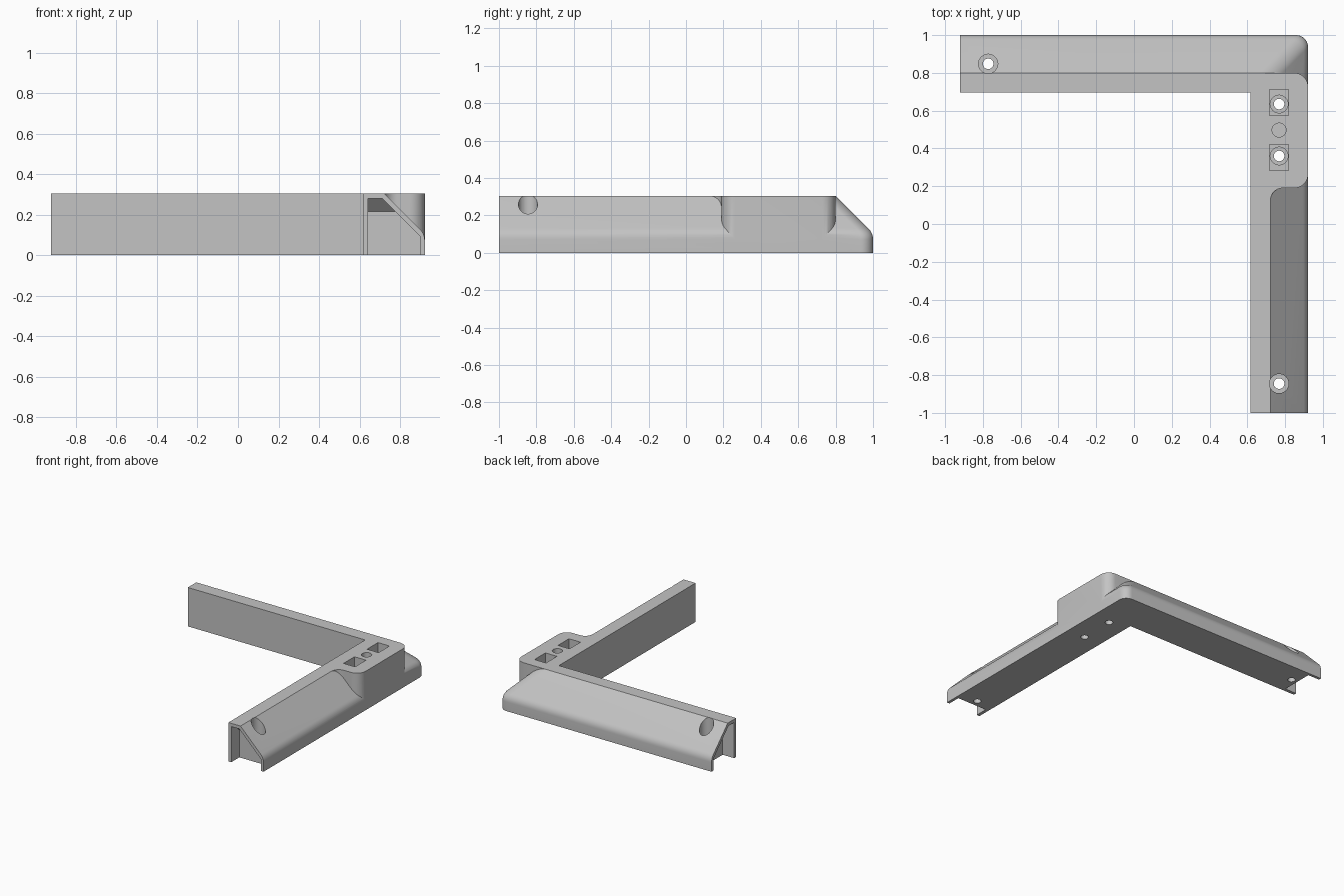
import bpy, bmesh
from math import sin, cos, pi, radians
from mathutils import Vector

if "Cube" in bpy.data.objects:
    bpy.data.objects.remove(bpy.data.objects["Cube"], do_unlink=True)

X, Y, H = 0.922, 1.0, 0.305      # half sizes and height
WIDTH, SLOPE = 0.305, 0.2        # arm width and sloped part of it
XI, YI = X - WIDTH, Y - WIDTH    # inner faces of the arms

grey = bpy.data.materials.new("matte_grey")
grey.use_nodes = True
grey.diffuse_color = (0.55, 0.55, 0.55, 1)
grey.node_tree.nodes["Principled BSDF"].inputs["Base Color"].default_value = grey.diffuse_color


def new_object(name, bm):
    bmesh.ops.recalc_face_normals(bm, faces=bm.faces)
    mesh = bpy.data.meshes.new(name)
    bm.to_mesh(mesh)
    bm.free()
    mesh.materials.append(grey)
    ob = bpy.data.objects.new(name, mesh)
    bpy.context.collection.objects.link(ob)
    return ob


def loft(name, rings):
    bm = bmesh.new()
    loops = [[bm.verts.new(p) for p in ring] for ring in rings]
    for low, high in zip(loops, loops[1:]):
        for i in range(len(low)):
            j = (i + 1) % len(low)
            bm.faces.new((low[i], low[j], high[j], high[i]))
    bm.faces.new(loops[0][::-1])
    bm.faces.new(loops[-1])
    return new_object(name, bm)


def arc(cx, cy, r, start, end, steps=10):
    return [(cx + r * cos(radians(start + (end - start) * i / steps)),
             cy + r * sin(radians(start + (end - start) * i / steps)))
            for i in range(steps + 1)]


def prism(name, outline, low, high):
    return loft(name, [[(x, y, z) for x, y in outline] for z in (low, high)])


def combine(target, tool, operation):
    mod = target.modifiers.new(operation.lower(), 'BOOLEAN')
    mod.operation, mod.solver, mod.object = operation, 'EXACT', tool
    bpy.ops.object.select_all(action='DESELECT')
    bpy.context.view_layer.objects.active = target
    target.select_set(True)
    bpy.ops.object.modifier_apply(modifier=mod.name)
    bpy.data.objects.remove(tool, do_unlink=True)


def cut_cylinder(x, y, r, low, high):
    combine(bracket, prism("hole_cutter", arc(x, y, r, 0, 348.75, 31), low, high), 'DIFFERENCE')


# L-shaped body: outline lofted up a straight wall, a soft knee and a slope
def body_ring(inset, z):
    r = 0.065
    pts = [(-X, YI), (XI, YI), (XI, -Y), (X - inset, -Y)]
    pts += arc(X - inset - r, Y - inset - r, r, 0, 90) + [(-X, Y - inset)]
    return [(x, y, z) for x, y in pts]


knee = 0.08
knee_z = H - SLOPE - knee * (2 ** 0.5 - 1)
levels = [(0, 0)]
for k in range(6):
    a = pi / 4 * k / 5
    levels.append((knee - knee * cos(a), knee_z + knee * sin(a)))
levels.append((SLOPE, H))
bracket = loft("corner_bracket", [body_ring(o, z) for o, z in levels])

# Full-height mounting block with rounded corners near the elbow
top = X - SLOPE
outline = [(XI + 0.04, 0.12)]
outline += arc(top + 0.065, 0.125, 0.065, 180, 90)
outline += arc(X - 0.075, 0.265, 0.075, -90, 0)
outline += arc(X - 0.075, Y - SLOPE - 0.075, 0.075, 0, 90)
outline += [(XI + 0.04, Y - SLOPE)]
combine(bracket, prism("mounting_block", outline, 0.03, H), 'UNION')


# Open recess at the free end of each arm, its ceiling chamfered at the back
def end_recess(place):
    bm = bmesh.new()
    section = [(0.025, -0.05), (0.025, 0.28), (0.095, 0.28), (0.283, 0.092), (0.283, -0.05)]
    back = [(0.025, -0.05), (0.025, 0.215), (0.16, 0.215), (0.283, 0.092), (0.283, -0.05)]
    for depth, pts in ((-0.05, section), (0.035, section), (0.1, back)):
        for u, z in pts:
            bm.verts.new(place(u, depth, z))
    bmesh.ops.convex_hull(bm, input=bm.verts)
    bmesh.ops.dissolve_limit(bm, angle_limit=0.01, verts=bm.verts, edges=bm.edges)
    combine(bracket, new_object("recess_cutter", bm), 'DIFFERENCE')


end_recess(lambda u, v, z: Vector((XI + u, v - Y, z)))
end_recess(lambda u, v, z: Vector((v - X, YI + u, z)))

# Square pockets with round seats in the block
for y, seat_y in ((0.643, 0.635), (0.352, 0.36)):
    corners = [(0.717, y - 0.068), (0.817, y - 0.068), (0.817, y + 0.068), (0.717, y + 0.068)]
    combine(bracket, prism("pocket_cutter", corners, 0.18, 0.4), 'DIFFERENCE')
    cut_cylinder(0.768, seat_y, 0.047, 0.08, 0.25)
    cut_cylinder(0.768, seat_y, 0.028, -0.1, 0.15)

# Blind hole between the pockets
cut_cylinder(0.768, 0.497, 0.037, 0.2, 0.4)

# Counterbored screw holes near the arm ends
for x, y in ((0.768, -0.845), (-0.772, 0.848)):
    cut_cylinder(x, y, 0.051, 0.13, 0.4)
    cut_cylinder(x, y, 0.028, -0.1, 0.2)

# Smooth the rounded areas, keep the edges crisp
bpy.ops.object.select_all(action='DESELECT')
bpy.context.view_layer.objects.active = bracket
bracket.select_set(True)
bpy.ops.object.shade_smooth_by_angle(angle=radians(30))
